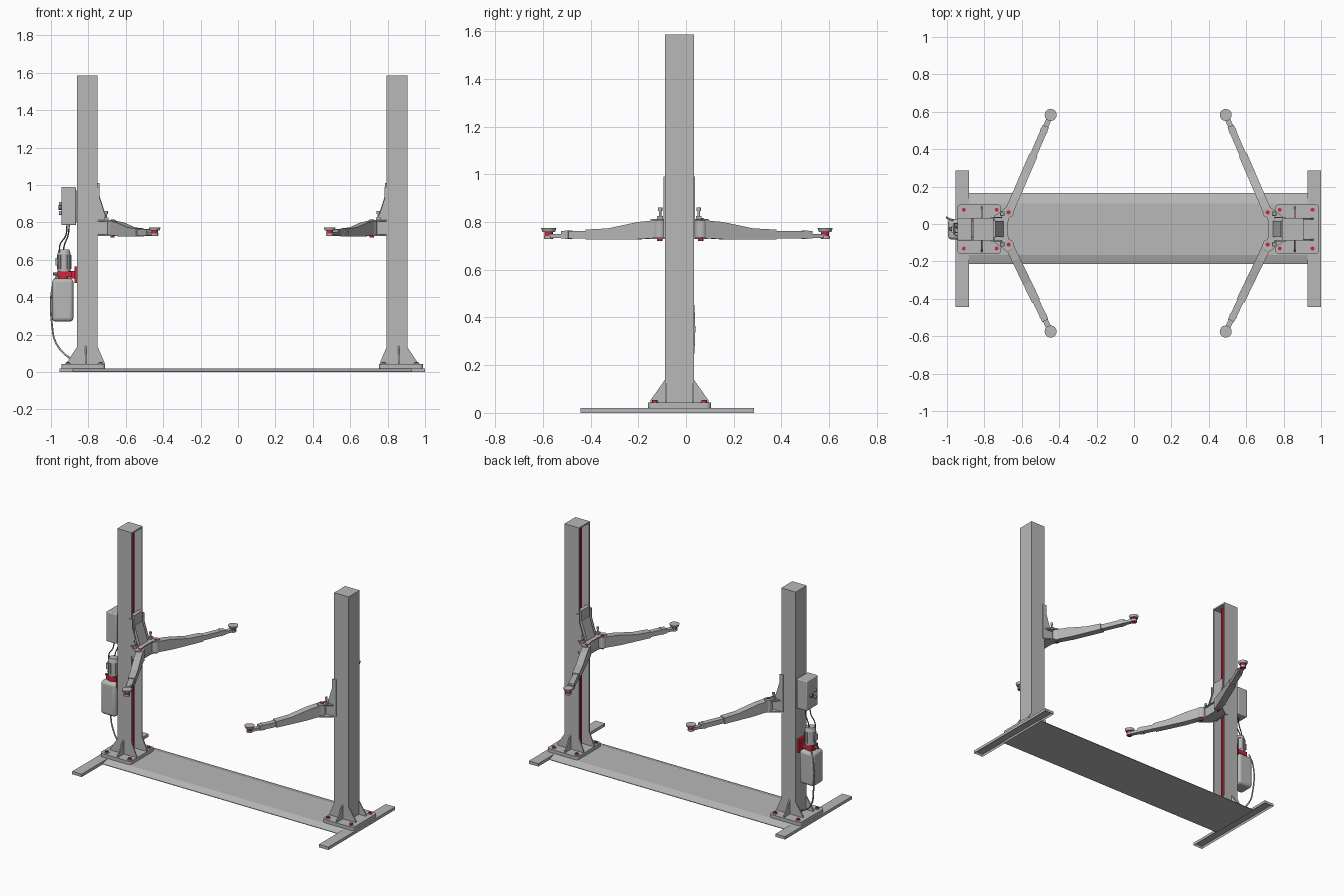
import bpy, bmesh, math
from mathutils import Matrix, Vector

cube = bpy.data.objects.get("Cube")
if cube:
    bpy.data.objects.remove(cube, do_unlink=True)


def material(name, rgb):
    m = bpy.data.materials.new(name)
    m.use_nodes = True
    m.diffuse_color = (*rgb, 1)
    m.node_tree.nodes["Principled BSDF"].inputs["Base Color"].default_value = (*rgb, 1)
    return m


GREY = material("steel grey", (0.48, 0.48, 0.48))
RED = material("signal red", (0.60, 0.02, 0.045))
DARK = material("dark grey", (0.16, 0.16, 0.16))

MID_X, MID_Y = 0.0225, -0.0275   # centre line between and through the posts


def finish(bm, name, mat, matrix=None):
    if matrix:
        bm.transform(matrix)
    bmesh.ops.recalc_face_normals(bm, faces=bm.faces)
    mesh = bpy.data.meshes.new(name)
    bm.to_mesh(mesh)
    bm.free()
    mesh.materials.append(mat)
    ob = bpy.data.objects.new(name, mesh)
    bpy.context.collection.objects.link(ob)
    return ob


def prism(name, pts, axis, a, b, mat=GREY, matrix=None):
    """Extrude a 2D outline along an axis from a to b."""
    place = {"x": lambda p, t: (t, p[0], p[1]),
             "y": lambda p, t: (p[0], t, p[1]),
             "z": lambda p, t: (p[0], p[1], t)}[axis]
    bm = bmesh.new()
    face = bm.faces.new([bm.verts.new(place(p, a)) for p in pts])
    out = bmesh.ops.extrude_face_region(bm, geom=[face])
    verts = [g for g in out["geom"] if isinstance(g, bmesh.types.BMVert)]
    shift = Vector(place((0, 0), b - a))
    bmesh.ops.translate(bm, verts=verts, vec=shift)
    return finish(bm, name, mat, matrix)


def box(name, x, y, z, mat=GREY, round_off=0, upright_only=False, matrix=None):
    bm = bmesh.new()
    size = [abs(r[1] - r[0]) for r in (x, y, z)]
    mid = [(r[0] + r[1]) / 2 for r in (x, y, z)]
    bmesh.ops.create_cube(bm, size=1, matrix=Matrix.Translation(mid) @ Matrix.Diagonal((*size, 1)))
    if round_off:
        edges = [e for e in bm.edges if not upright_only
                 or abs(e.verts[0].co.z - e.verts[1].co.z) > 1e-5]
        new = bmesh.ops.bevel(bm, geom=edges, offset=round_off, segments=4, profile=0.5, affect="EDGES")
        for f in new["faces"]:
            f.smooth = True
    return finish(bm, name, mat, matrix)


def cylinder(name, centre, r, lo, hi, mat=GREY, axis="z", top_r=None, segs=24):
    """Cylinder about an axis; lo and hi are offsets along it."""
    turn = Matrix.Rotation(math.pi / 2, 4, "Y") if axis == "x" else Matrix()
    bm = bmesh.new()
    bmesh.ops.create_cone(bm, cap_ends=True, segments=segs, radius1=r, radius2=top_r or r, depth=hi - lo,
                          matrix=Matrix.Translation((0, 0, (lo + hi) / 2)))
    for f in bm.faces:
        f.smooth = len(f.verts) == 4
    return finish(bm, name, mat, Matrix.Translation(centre) @ turn)


def tube(name, pts, r, mat=GREY):
    cu = bpy.data.curves.new(name, "CURVE")
    cu.dimensions = "3D"
    cu.bevel_depth, cu.bevel_resolution, cu.resolution_u = r, 2, 8
    sp = cu.splines.new("BEZIER")
    sp.bezier_points.add(len(pts) - 1)
    for bp, p in zip(sp.bezier_points, pts):
        bp.co = p
        bp.handle_left_type = bp.handle_right_type = "AUTO"
    cu.use_fill_caps = True
    cu.materials.append(mat)
    bpy.context.collection.objects.link(bpy.data.objects.new(name, cu))


# Floor plate with ramped long edges
prism("floor_plate", [(-0.215, 0), (0.165, 0), (0.165, 0.004), (0.11, 0.02), (-0.165, 0.02), (-0.215, 0.004)],
      "x", -0.89, 0.935)


def lift_arm(label, px, tx, py, ty):
    """Telescopic arm from pivot to pad."""
    run = Vector((tx - px, ty - py))
    L = run.length
    m = Matrix.Translation((px, py, 0)) @ Matrix.Rotation(math.atan2(run.y, run.x), 4, "Z")
    prism(label + "_arm_outer", [(0, 0.733), (0, 0.808), (0.09, 0.8), (0.23, 0.773), (0.335, 0.768),
                                 (0.335, 0.726), (0.12, 0.726)], "y", -0.023, 0.023, GREY, m)
    cylinder(label + "_arm_knuckle", (px, py, 0), 0.027, 0.733, 0.808)
    box(label + "_arm_inner", (0.3, L - 0.065), (-0.018, 0.018), (0.73, 0.762), matrix=m)
    box(label + "_arm_collar", (L - 0.1, L - 0.085), (-0.02, 0.02), (0.728, 0.764), matrix=m)
    box(label + "_arm_tongue", (L - 0.08, L), (-0.014, 0.014), (0.732, 0.75), matrix=m)
    # Pad, screw and pivot pin
    cylinder(label + "_pad_hub", (tx, ty, 0), 0.02, 0.73, 0.742)
    cylinder(label + "_pad_screw", (tx, ty, 0), 0.017, 0.728, 0.762, RED)
    cylinder(label + "_pad", (tx, ty, 0), 0.026, 0.757, 0.774, top_r=0.032)
    cylinder(label + "_pivot_pin", (px, py, 0), 0.011, 0.72, 0.816, RED)


for side, s in (("right", -1), ("left", 1)):
    def X(d):
        return MID_X + s * d

    def outline(pts):
        return [(X(d), v) for d, v in pts]

    # Cross bar, hollow underneath
    bar = box(side + "_cross_bar", (X(0.905), X(0.9775)), (-0.443, 0.285), (0, 0.02))
    bm = bmesh.new()
    bm.from_mesh(bar.data)
    bm.faces.ensure_lookup_table()
    under = min(bm.faces, key=lambda f: f.calc_center_median().z)
    bmesh.ops.inset_region(bm, faces=[under], thickness=0.008)
    bmesh.ops.translate(bm, verts=under.verts, vec=(0, 0, 0.014))
    bm.to_mesh(bar.data)
    bm.free()

    # Foot plate and anchor bolts
    box(side + "_foot_plate", (X(0.7325), X(0.9675)), (-0.16, 0.105), (0.02, 0.043), GREY, 0.02, True)
    for d in (0.757, 0.932):
        for y in (-0.131, 0.076):
            cylinder(side + "_anchor_washer", (X(d), y, 0), 0.016, 0.043, 0.046)
            cylinder(side + "_anchor_bolt", (X(d), y, 0), 0.011, 0.043, 0.054, RED, segs=6)

    # Open channel post with cap
    half = [(0.7725, 0.05), (0.7725, 0.06), (0.8825, 0.06)]
    inner = [(0.8745, 0.052), (0.7805, 0.052), (0.7805, 0.05)]
    pts = half + [(d, -y) for d, y in reversed(half)] + \
        [(d, -y) for d, y in reversed(inner)] + inner
    prism(side + "_post", outline([(d, y + MID_Y) for d, y in pts]), "z", 0.043, 1.58)
    box(side + "_post_cap", (X(0.7725), X(0.8825)), (MID_Y - 0.06, MID_Y + 0.06), (1.575, 1.585))
    box(side + "_lift_screw", (X(0.796), X(0.808)), (MID_Y - 0.006, MID_Y + 0.006), (0.045, 1.575), RED)

    # Gussets around the foot of the post
    for t in (-1, 1):
        wall = MID_Y + t * 0.06
        reach = MID_Y + t * 0.122
        prism(side + "_side_gusset", [(wall, 0.043), (reach, 0.043), (reach, 0.052), (wall, 0.14)],
              "x", X(0.832), X(0.84))
        prism(side + "_outer_gusset", outline([(0.8825, 0.043), (0.937, 0.043), (0.937, 0.052), (0.8825, 0.135)]),
              "y", wall - t * 0.008, wall)
        prism(side + "_inner_gusset", outline([(0.7725, 0.043), (0.737, 0.043), (0.737, 0.052), (0.7725, 0.135)]),
              "y", wall - t * 0.008, wall)

    # Carriage with sloped nose and fork
    box(side + "_carriage_slide", (X(0.764), X(0.79)), (MID_Y - 0.046, MID_Y + 0.046), (0.735, 1.01))
    for t in (-1, 1):
        prism(side + "_carriage_cheek", outline([(0.79, 0.735), (0.722, 0.735), (0.73, 0.83), (0.762, 0.93),
                                                 (0.762, 0.99), (0.79, 0.99)]),
              "y", MID_Y + t * 0.0605, MID_Y + t * 0.066)
    prism(side + "_carriage_nose", outline([(0.772, 0.735), (0.717, 0.735), (0.717, 0.8), (0.762, 0.94), (0.772, 0.94)]),
          "y", MID_Y - 0.043, MID_Y + 0.043)
    fork = [(0.772, -0.068), (0.772, 0.068), (0.70, 0.122), (0.675, 0.11), (0.695, 0.04),
            (0.695, -0.04), (0.675, -0.11), (0.70, -0.122)]
    for z in (0.728, 0.806):
        prism(side + "_carriage_fork", outline([(d, y + MID_Y) for d, y in fork]), "z", z, z + 0.007)
    box(side + "_carriage_core", (X(0.705), X(0.772)), (MID_Y - 0.065, MID_Y + 0.065), (0.735, 0.806))

    # Arm locks
    for t in (-1, 1):
        y = MID_Y + t * 0.081
        box(side + "_lock_block", (X(0.715), X(0.74)), (y - 0.012, y + 0.012), (0.806, 0.826))
        cylinder(side + "_lock_pin", (X(0.7275), y, 0), 0.005, 0.82, 0.855, segs=12)
        cylinder(side + "_lock_knob", (X(0.7275), y, 0), 0.009, 0.846, 0.86, segs=12)

    lift_arm(side + "_rear", X(0.6925), X(0.468), 0.062, 0.583)
    lift_arm(side + "_front", X(0.6925), X(0.468), -0.11, -0.575)

# Control box with switch and buttons
box("control_box", (-0.945, -0.866), (-0.088, 0.032), (0.785, 0.99), GREY, 0.006)
box("control_box_mount", (-0.87, -0.858), (-0.07, 0.015), (0.8, 0.97))
cylinder("main_switch", (-0.945, -0.01, 0.88), 0.02, 0, 0.004, RED, "x")
cylinder("switch_base", (-0.961, -0.01, 0.88), 0.013, 0, 0.018, DARK, "x")
for y, z in ((-0.055, 0.9), (-0.055, 0.85)):
    cylinder("push_button", (-0.956, y, z), 0.01, 0, 0.013, GREY, "x")

# Power unit: bracket, valve block, motor and tank
box("unit_bracket", (-0.875, -0.859), (-0.075, 0.02), (0.475, 0.565), RED)
box("unit_bracket_arm", (-0.9, -0.87), (-0.05, -0.005), (0.5, 0.54), RED)
box("valve_block", (-0.965, -0.89), (-0.06, 0.005), (0.508, 0.538), RED)
cylinder("valve_stem", (-0.99, MID_Y, 0.523), 0.008, 0, 0.03, DARK, "x")
cylinder("motor", (-0.93, MID_Y, 0), 0.034, 0.538, 0.635)
cylinder("motor_cover", (-0.93, MID_Y, 0), 0.036, 0.63, 0.656, top_r=0.028)
for i in range(12):
    a = i * math.tau / 12
    fin = Matrix.Translation((-0.93, MID_Y, 0)) @ Matrix.Rotation(a, 4, "Z")
    box("motor_fin", (0.03, 0.039), (-0.002, 0.002), (0.55, 0.625), matrix=fin)
box("motor_terminal_box", (-0.975, -0.955), (-0.045, -0.01), (0.57, 0.61))
box("oil_tank", (-0.994, -0.88), (-0.083, 0.028), (0.27, 0.5), GREY, 0.02)
cylinder("tank_neck", (-0.935, MID_Y, 0), 0.03, 0.49, 0.51, RED)

# Hoses and cables
tube("oil_hose", [(-0.97, 0.02, 0.515), (-0.993, 0.03, 0.45), (-0.994, 0.03, 0.25), (-0.97, 0.015, 0.15),
                  (-0.89, -0.02, 0.07), (-0.86, -0.025, 0.06)], 0.005)
for k in (-1, 1):
    y = MID_Y + k * 0.018
    tube("motor_cable", [(-0.908 + k * 0.006, y, 0.79), (-0.915 + k * 0.006, y, 0.73),
                         (-0.94 + k * 0.012, y, 0.68), (-0.945 + k * 0.01, y, 0.64)], 0.0035, DARK)
